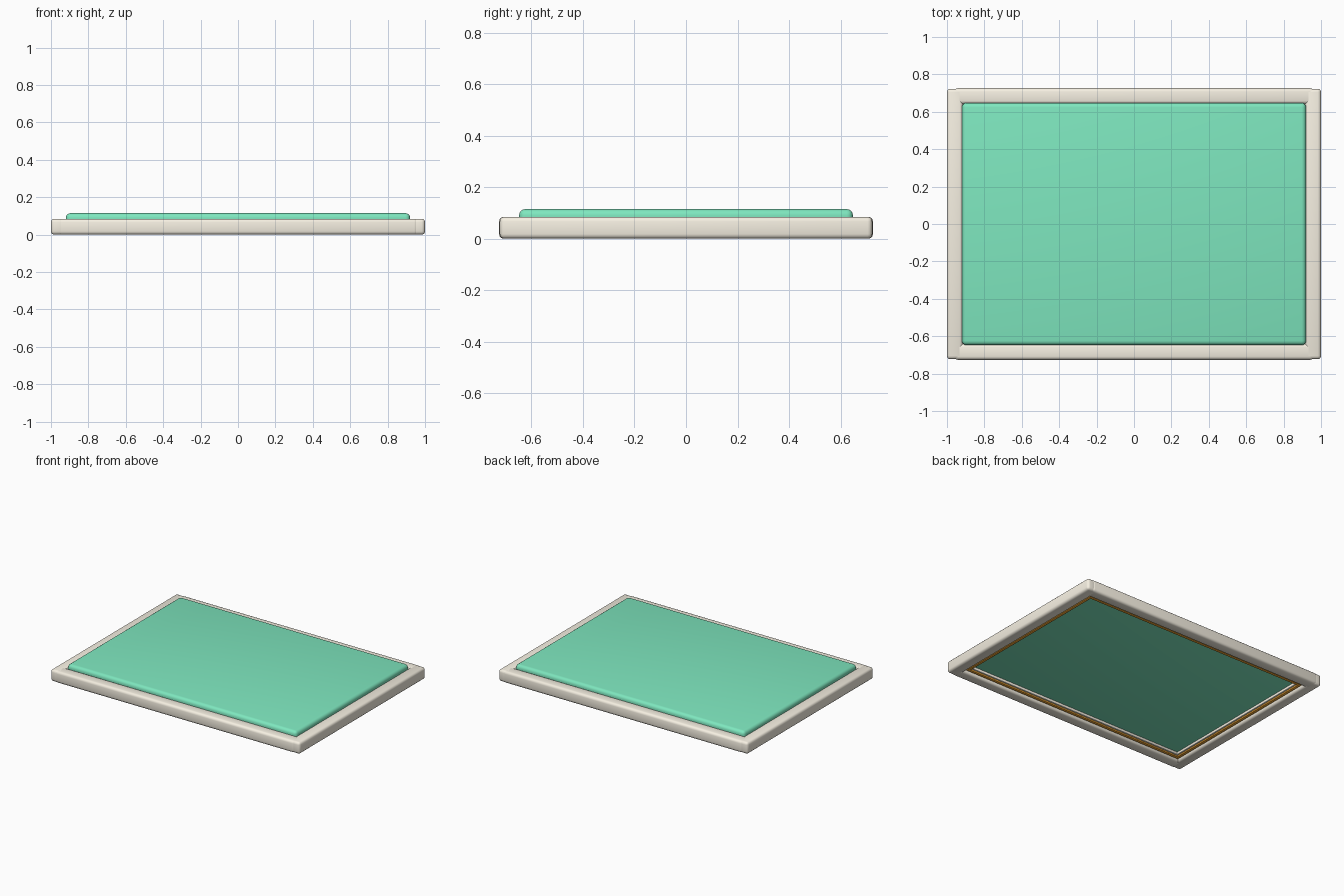
import bpy, math

if "Cube" in bpy.data.objects:
    bpy.data.objects.remove(bpy.data.objects["Cube"])


def material(name, rgb):
    m = bpy.data.materials.new(name)
    m.diffuse_color = (*rgb, 1)
    m.use_nodes = True
    m.node_tree.nodes["Principled BSDF"].inputs["Base Color"].default_value = m.diffuse_color
    return m


CREAM = material("cream", (0.92, 0.87, 0.76))
GREEN = material("green", (0.21, 0.80, 0.52))
ORANGE = material("orange", (0.95, 0.42, 0.04))


def box(name, lo, hi, mat, bevel, segments=3):
    centre = [(a + b) / 2 for a, b in zip(lo, hi)]
    bpy.ops.mesh.primitive_cube_add(size=1, location=centre)
    o = bpy.context.object
    o.name = name
    o.scale = [b - a for a, b in zip(lo, hi)]
    bpy.ops.object.transform_apply(location=False, rotation=False, scale=True)
    o.data.materials.append(mat)
    mod = o.modifiers.new("bevel", "BEVEL")
    mod.width = bevel
    mod.segments = segments
    bpy.ops.object.modifier_apply(modifier=mod.name)
    bpy.ops.object.shade_smooth_by_angle(angle=math.radians(35))
    return o


def ring(name, x, y, width, z0, z1, mat, bevel, inset=0.0, step=0.0):
    """Four bars around a rectangle of half size x by y."""
    for side, s in (("right", 1), ("left", -1)):
        a, b = sorted((s * x, s * (x - width)))
        box(f"{name}_{side}", (a, -y + step, z0), (b, y - step, z1), mat, bevel)
    for side, s in (("back", 1), ("front", -1)):
        a, b = sorted((s * y, s * (y - width)))
        box(f"{name}_{side}", (-x + inset, a, z0), (x - inset, b, z1), mat, bevel)


# outer frame, with the long bars standing slightly proud of the side bars
ring("frame", 1.0, 0.726, 0.085, 0.0, 0.085, CREAM, 0.018, inset=0.04, step=0.003)

# raised panel
box("panel", (-0.92, -0.648, 0.04), (0.92, 0.648, 0.115), GREEN, 0.024, 4)

# supporting lip and trim strip underneath
ring("inner_lip", 0.925, 0.651, 0.05, 0.022, 0.06, CREAM, 0.003, inset=0.02)
ring("trim_strip", 0.908, 0.634, 0.022, 0.012, 0.03, ORANGE, 0.004, inset=0.005)
